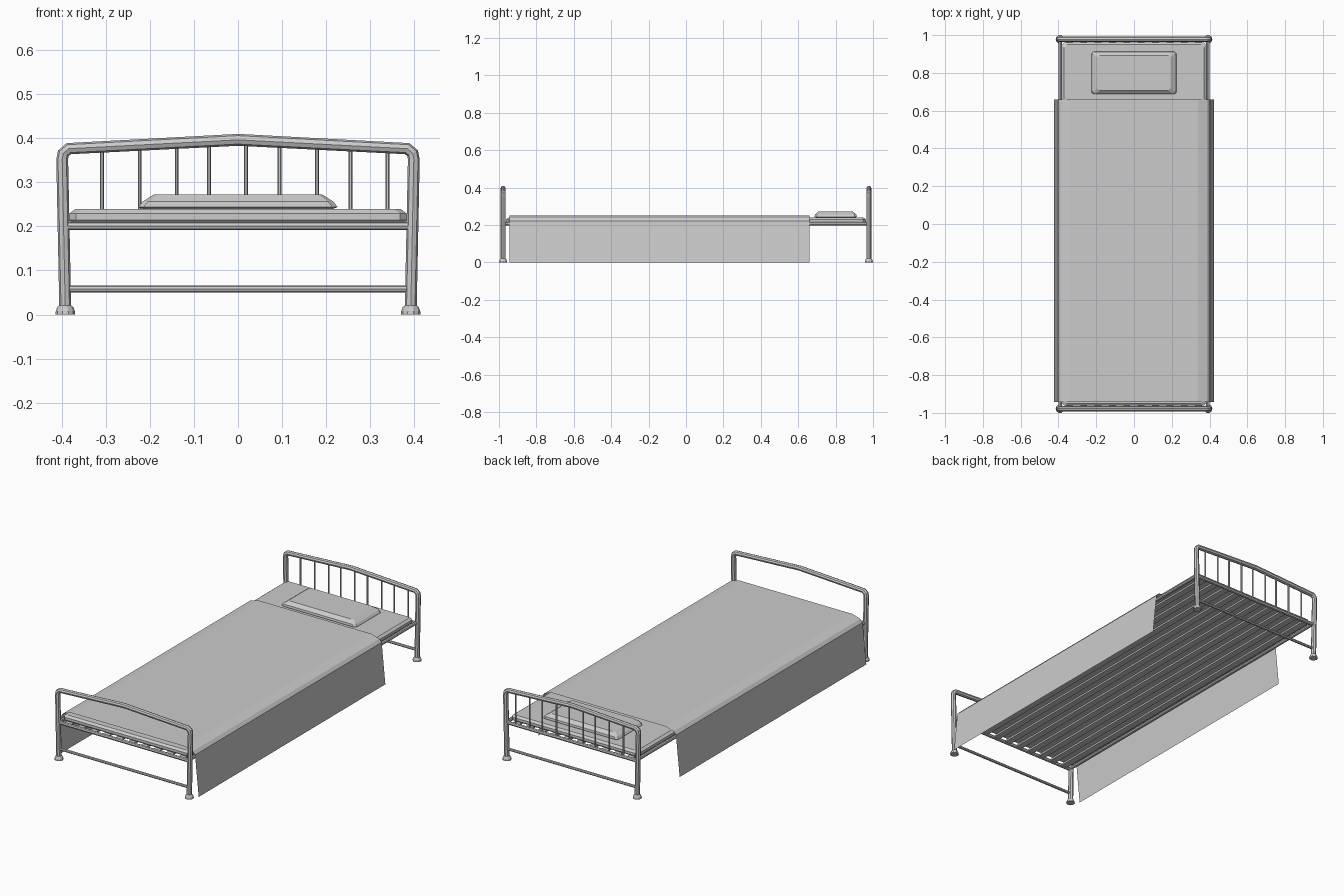
import bpy, bmesh, math

if "Cube" in bpy.data.objects:
    bpy.data.objects.remove(bpy.data.objects["Cube"])

END_Y = 0.978


def tube(name, points, radius, res=2):
    """Flat-shaded tube following a list of points."""
    cu = bpy.data.curves.new(name, 'CURVE')
    cu.dimensions = '3D'
    cu.bevel_depth = radius
    cu.bevel_resolution = res
    cu.use_fill_caps = True
    sp = cu.splines.new('POLY')
    sp.points.add(len(points) - 1)
    for p, co in zip(sp.points, points):
        p.co = (*co, 1)
    sp.use_smooth = False
    ob = bpy.data.objects.new(name, cu)
    bpy.context.collection.objects.link(ob)
    return ob


def loft(name, rings, closed=True, caps=True):
    """Skin a list of equally long vertex rings."""
    bm = bmesh.new()
    vs = [[bm.verts.new(c) for c in r] for r in rings]
    n = len(rings[0])
    for a, b in zip(vs, vs[1:]):
        for i in range(n if closed else n - 1):
            j = (i + 1) % n
            bm.faces.new((a[i], a[j], b[j], b[i]))
    if caps:
        bm.faces.new(vs[0][::-1])
        bm.faces.new(vs[-1])
    bmesh.ops.recalc_face_normals(bm, faces=bm.faces)
    me = bpy.data.meshes.new(name)
    bm.to_mesh(me)
    bm.free()
    ob = bpy.data.objects.new(name, me)
    bpy.context.collection.objects.link(ob)
    return ob


def rect(hx, hy, z, c, y0=0):
    """Rectangle ring with chamfered corners."""
    q = [(hx, hy - c), (hx - c, hy), (c - hx, hy), (-hx, hy - c),
         (-hx, c - hy), (c - hx, -hy), (hx - c, -hy), (hx, c - hy)]
    return [(x, y + y0, z) for x, y in q]


def circle(x, y, z, r, n=10):
    return [(x + r * math.cos(math.tau * i / n), y + r * math.sin(math.tau * i / n), z)
            for i in range(n)]


# Head and foot ends: bent tube, rails, feet
half = [(0.392, 0.01), (0.399, 0.352), (0.3965, 0.366), (0.384, 0.3765)]
outline = [(-x, z) for x, z in half] + [(0, 0.3965)] + [(x, z) for x, z in half[::-1]]
for label, y in (("head", END_Y), ("foot", -END_Y)):
    tube(label + "_end_frame", [(x, y, z) for x, z in outline], 0.0135)
    tube(label + "_upper_rail", [(-0.395, y, 0.201), (0.395, y, 0.201)], 0.0095)
    tube(label + "_lower_rail", [(-0.393, y, 0.058), (0.393, y, 0.058)], 0.0075)
    for side in (-1, 1):
        prof = [(0.0225, 0), (0.0215, 0.008), (0.018, 0.017), (0.013, 0.021)]
        loft(label + "_leg_cap", [circle(side * 0.392, y, z, r) for r, z in prof])

# Headboard spindles
for x in (-0.309, -0.223, -0.139, -0.066, 0.018, 0.094, 0.179, 0.255, 0.339):
    top = 0.3965 - abs(x) * 0.052
    tube("headboard_spindle", [(x, END_Y, 0.2), (x, END_Y, top)], 0.0045, 1)

# Side rails
for side in (-1, 1):
    tube("side_rail", [(side * 0.39, -END_Y, 0.206), (side * 0.39, END_Y, 0.206)], 0.009)

# Lengthwise slats under the mattress
for i in range(10):
    x = -0.342 + i * 0.076
    slat = [[(x + sx * 0.018, y, z) for sx, z in ((-1, 0.197), (1, 0.197), (1, 0.206), (-1, 0.206))]
            for y in (-0.975, 0.975)]
    loft("slat", slat)

# Mattress
loft("mattress", [rect(0.378, 0.955, 0.208, 0.012), rect(0.383, 0.962, 0.215, 0.015),
                  rect(0.383, 0.962, 0.229, 0.015), rect(0.37, 0.95, 0.239, 0.015)])

# Pillow
loft("pillow", [rect(0.205, 0.095, 0.235, 0.01, 0.8), rect(0.226, 0.113, 0.244, 0.012, 0.8),
                rect(0.217, 0.111, 0.256, 0.012, 0.8), rect(0.192, 0.092, 0.272, 0.01, 0.8)])

# Blanket: thin sheet draped over both sides
side = [(0.424, 0.0), (0.415, 0.09), (0.402, 0.222), (0.388, 0.238), (0.34, 0.252)]
drape = [(-x, z) for x, z in side] + [(x, z) for x, z in side[::-1]]
loft("blanket", [[(x, y, z) for x, z in drape] for y in (-0.943, 0.66)],
     closed=False, caps=False)
